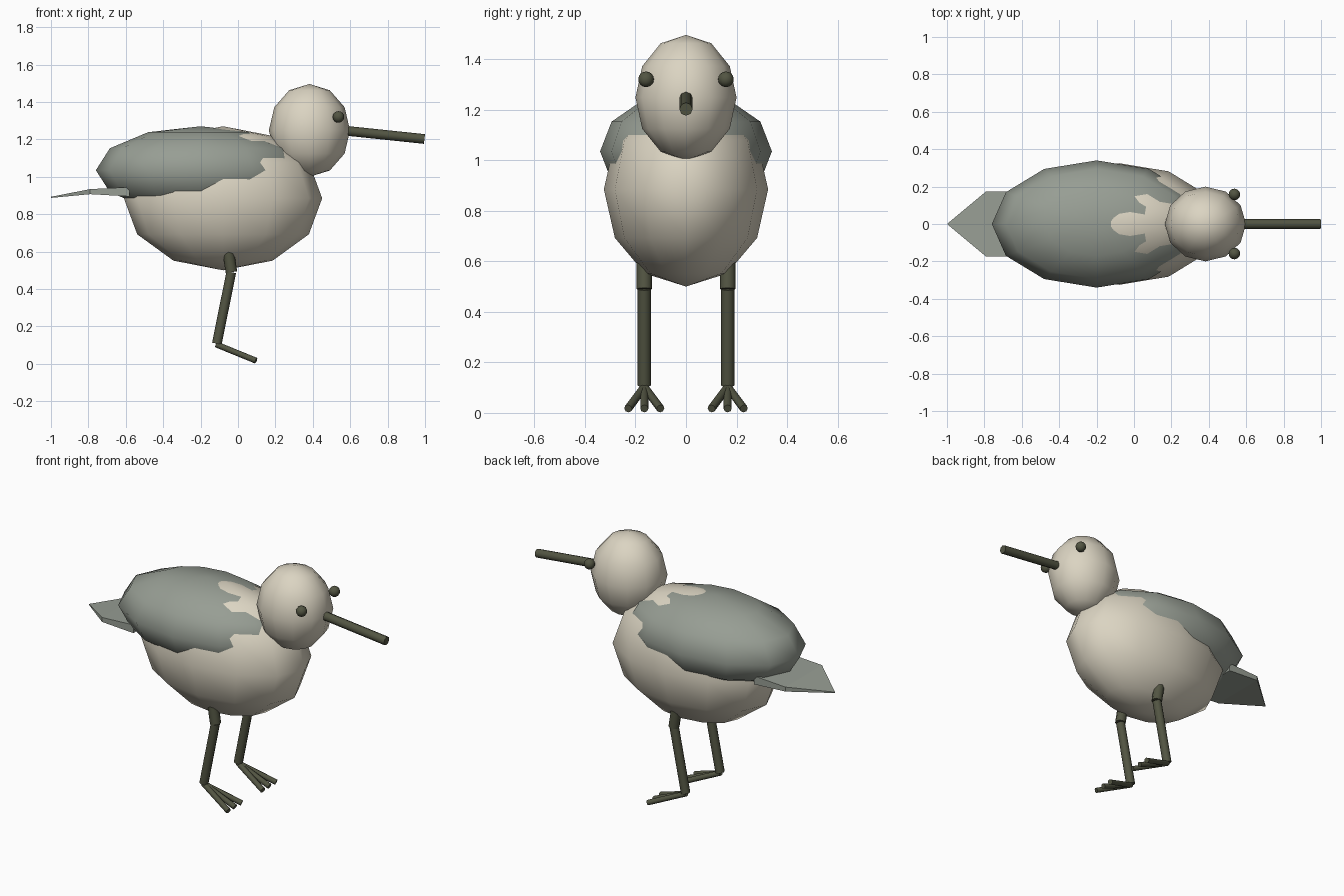
import bpy, bmesh, math
from mathutils import Matrix, Vector

if "Cube" in bpy.data.objects:
    bpy.data.objects.remove(bpy.data.objects["Cube"])


def material(name, rgb):
    m = bpy.data.materials.new(name)
    m.diffuse_color = (*rgb, 1)
    m.use_nodes = True
    m.node_tree.nodes["Principled BSDF"].inputs["Base Color"].default_value = m.diffuse_color
    return m


CREAM = material("cream", (0.71, 0.66, 0.54))
GREY = material("slate_grey", (0.31, 0.34, 0.295))
DARK = material("dark_olive", (0.085, 0.09, 0.055))


def finish(name, bm, mat, angle=None):
    bmesh.ops.recalc_face_normals(bm, faces=bm.faces)
    me = bpy.data.meshes.new(name)
    bm.to_mesh(me)
    bm.free()
    me.materials.append(mat)
    if angle:
        me.shade_smooth()
        me.set_sharp_from_angle(angle=math.radians(angle))
    ob = bpy.data.objects.new(name, me)
    bpy.context.collection.objects.link(ob)
    return ob


def ellipsoid(name, centre, radii, mat, seg=12, rings=6):
    bm = bmesh.new()
    bmesh.ops.create_uvsphere(bm, u_segments=seg, v_segments=rings, radius=1,
                              matrix=Matrix.LocRotScale(Vector(centre), None, Vector(radii)))
    return finish(name, bm, mat, 179)


def rod(name, a, b, r, mat, sides=8):
    a, b = Vector(a), Vector(b)
    d = b - a
    m = Matrix.Translation((a + b) / 2) @ d.to_track_quat('Z', 'Y').to_matrix().to_4x4()
    bm = bmesh.new()
    bmesh.ops.create_cone(bm, cap_ends=True, segments=sides, radius1=r, radius2=r,
                          depth=d.length, matrix=m)
    return finish(name, bm, mat, 65)


# Body, folded wings over the back, and head
ellipsoid("body", (-0.08, 0, 0.885), (0.53, 0.325, 0.385), CREAM)
ellipsoid("wings", (-0.2, 0, 1.035), (0.56, 0.34, 0.235), GREY)
ellipsoid("head", (0.382, 0, 1.248), (0.217, 0.2, 0.248), CREAM)

# Beak
rod("beak", (0.5, 0, 1.254), (0.997, 0, 1.202), 0.026, DARK)

# Tail: thin plate with a pointed end
bm = bmesh.new()
w = 0.175
outline = [(-0.58, -w, 0.945, 0.895), (-0.79, -w, 0.934, 0.907), (-1.0, 0, 0.893, 0.887),
           (-0.79, w, 0.934, 0.907), (-0.58, w, 0.945, 0.895)]
top = [bm.verts.new((x, y, z)) for x, y, z, _ in outline]
bot = [bm.verts.new((x, y, z)) for x, y, _, z in outline]
for ring in (top, bot):
    bm.faces.new((ring[0], ring[1], ring[3], ring[4]))
    bm.faces.new((ring[1], ring[2], ring[3]))
for i in range(5):
    j = (i + 1) % 5
    bm.faces.new((top[i], top[j], bot[j], bot[i]))
finish("tail", bm, GREY)

# Eyes, legs and toes on both sides
for side, s in (("right", -1), ("left", 1)):
    y = 0.165 * s
    ellipsoid(f"{side}_eye", (0.537, 0.158 * s, 1.32), (0.031,) * 3, DARK, 12, 8)
    rod(f"{side}_thigh", (-0.062, y, 0.66), (-0.035, y, 0.49), 0.031, DARK)
    rod(f"{side}_shin", (-0.036, y, 0.49), (-0.113, y, 0.108), 0.026, DARK)
    for toe, dy in (("inner", -0.064 * s), ("middle", 0), ("outer", 0.064 * s)):
        rod(f"{side}_{toe}_toe", (-0.115, y, 0.103), (0.096, y + dy, 0.017), 0.016, DARK)
